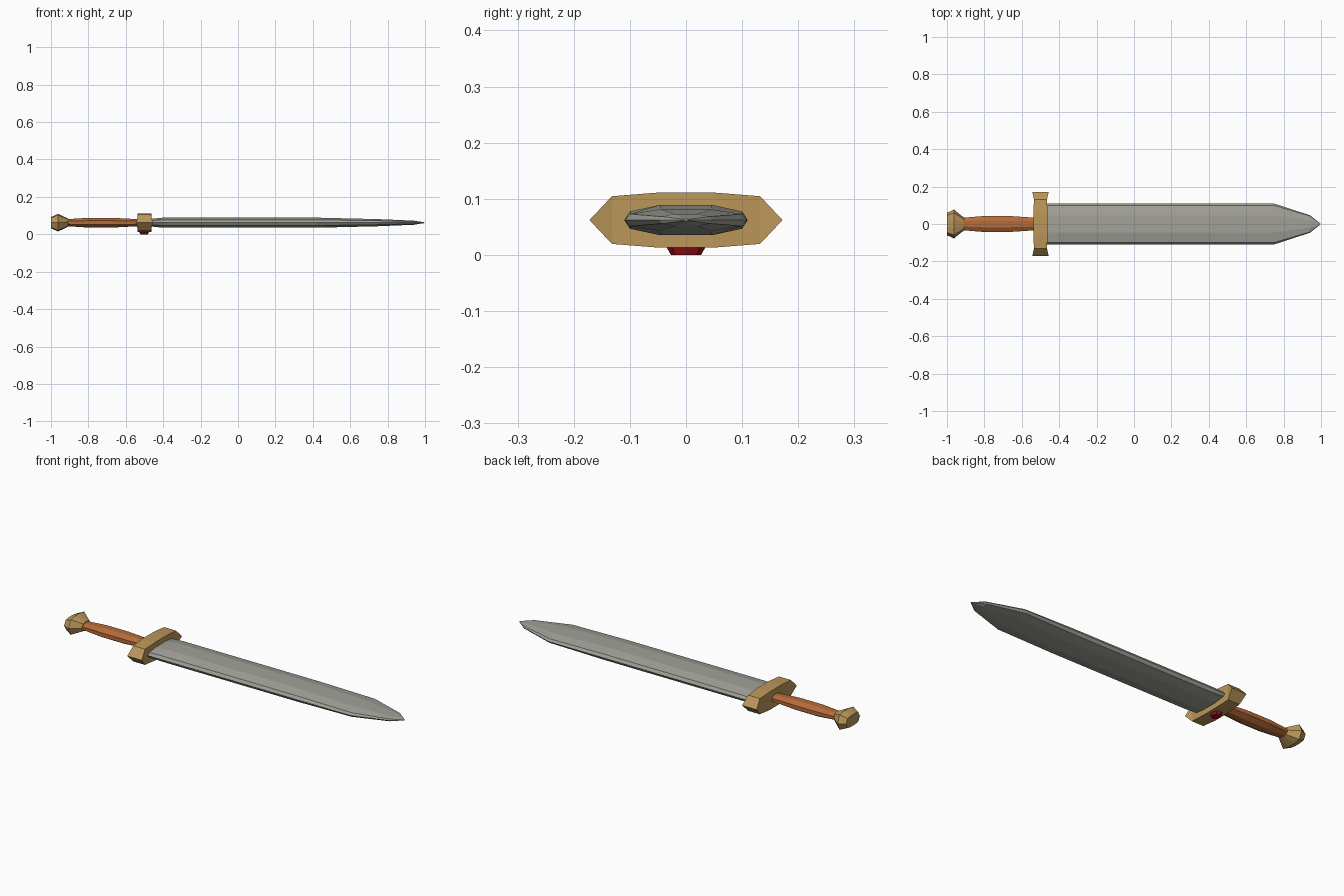
import bpy, bmesh, math

if "Cube" in bpy.data.objects:
    bpy.data.objects.remove(bpy.data.objects["Cube"])

Z0 = 0.062  # height of the sword's long axis


def material(name, rgb):
    m = bpy.data.materials.new(name)
    m.diffuse_color = (*rgb, 1)
    m.use_nodes = True
    m.node_tree.nodes["Principled BSDF"].inputs["Base Color"].default_value = m.diffuse_color
    return m


def finish(bm, name, mat):
    bmesh.ops.recalc_face_normals(bm, faces=bm.faces[:])
    mesh = bpy.data.meshes.new(name)
    bm.to_mesh(mesh)
    bm.free()
    mesh.materials.append(mat)
    ob = bpy.data.objects.new(name, mesh)
    bpy.context.collection.objects.link(ob)
    return ob


def loft(name, section, stations, mat):
    """Sweep a unit (y, z) section along x; stations are (x, half_y, half_z)."""
    bm = bmesh.new()
    rings = [[bm.verts.new((x, y * hy, Z0 + z * hz)) for y, z in section]
             for x, hy, hz in stations]
    n = len(section)
    for a, b in zip(rings, rings[1:]):
        for i in range(n):
            j = (i + 1) % n
            bm.faces.new((a[i], a[j], b[j], b[i]))
    bm.faces.new(rings[0])
    bm.faces.new(rings[-1])
    return finish(bm, name, mat)


def mirrored(quarter):
    """Complete a section from its upper right points, side point first."""
    top = quarter + [(-y, z) for y, z in reversed(quarter)]
    return top + [(y, -z) for y, z in reversed(top) if z > 0]


steel = material("steel grey", (0.36, 0.36, 0.32))
gold = material("brass gold", (0.50, 0.31, 0.10))
wood = material("grip brown", (0.46, 0.145, 0.04))
red = material("gem red", (0.35, 0.005, 0.01))

# Blade: flattened ten-sided section tapering to a point
loft("blade", mirrored([(1, 0), (0.91, 0.57), (0.42, 1)]),
     [(-0.48, 0.110, 0.019), (-0.40, 0.110, 0.027), (0.42, 0.110, 0.027),
      (0.75, 0.109, 0.019), (0.94, 0.047, 0.011), (0.997, 0.003, 0.002)], steel)

# Grip: octagonal, swelling in the middle
octagon = [(math.cos(math.radians(a)) / math.cos(math.pi / 8),
            math.sin(math.radians(a)) / math.cos(math.pi / 8))
           for a in [22.5 + 45 * i for i in range(8)]]
loft("grip", octagon,
     [(-0.93, 0.032, 0.018), (-0.80, 0.043, 0.026),
      (-0.67, 0.043, 0.026), (-0.52, 0.033, 0.018)], wood)

# Pommel: flared cap
loft("pommel", mirrored([(1, 0), (0.76, 0.86), (0.28, 1)]),
     [(-1.0, 0.060, 0.030), (-0.962, 0.077, 0.047), (-0.91, 0.035, 0.023)], gold)

# Crossguard: slab running along y, with points and flared ends
bm = bmesh.new()
rings = []
for y, hz, hx in [(-0.172, 0, 0.044), (-0.132, 0.0425, 0.035), (-0.05, 0.049, 0.038),
                  (0.05, 0.049, 0.038), (0.132, 0.0425, 0.035), (0.172, 0, 0.044)]:
    corners = [(-1, 1), (1, 1), (1, -1), (-1, -1)] if hz else [(-1, 0), (1, 0)]
    rings.append([bm.verts.new((-0.5 + sx * hx, y, Z0 + sz * hz)) for sx, sz in corners])
for a, b in zip(rings[1:-1], rings[2:-1]):
    for i in range(4):
        j = (i + 1) % 4
        bm.faces.new((a[i], a[j], b[j], b[i]))
for tip, r in ((rings[0], rings[1]), (rings[-1], rings[-2])):
    bm.faces.new((tip[0], tip[1], r[1], r[0]))
    bm.faces.new((tip[1], tip[0], r[3], r[2]))
    bm.faces.new((tip[0], r[0], r[3]))
    bm.faces.new((tip[1], r[2], r[1]))
finish(bm, "crossguard", gold)

# Gem: faceted stone set under the guard
bm = bmesh.new()
bmesh.ops.create_cone(bm, cap_ends=True, segments=8, radius1=0.027, radius2=0.036, depth=0.016)
for v in bm.verts:
    v.co = (v.co.x * 0.75 - 0.502, v.co.y, v.co.z + 0.008)
finish(bm, "gem", red)
